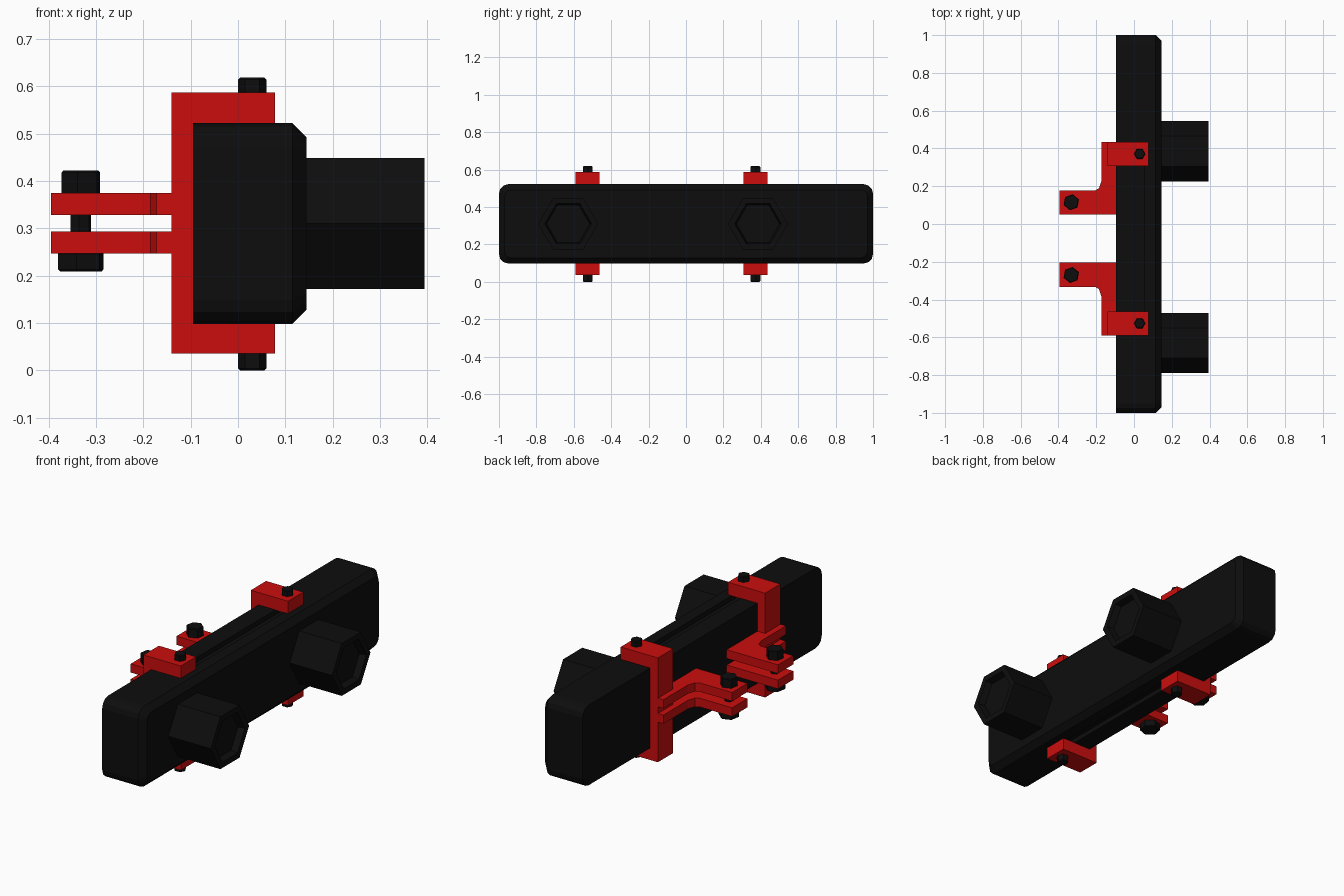
import bpy, bmesh
from math import sin, cos, pi, radians
from mathutils import Vector

if "Cube" in bpy.data.objects:
    bpy.data.objects.remove(bpy.data.objects["Cube"])


def material(name, color):
    m = bpy.data.materials.new(name)
    m.diffuse_color = color
    m.use_nodes = True
    m.node_tree.nodes["Principled BSDF"].inputs["Base Color"].default_value = m.diffuse_color
    return m


BLACK = material("black", (0.004, 0.004, 0.004, 1))
RED = material("red", (0.6, 0.004, 0.004, 1))


def loft(name, rings, mat):
    """Closed solid through rings of equal point count."""
    bm = bmesh.new()
    vs = [[bm.verts.new(p) for p in ring] for ring in rings]
    n = len(vs[0])
    for a, b in zip(vs, vs[1:]):
        for i in range(n):
            j = (i + 1) % n
            bm.faces.new((a[i], a[j], b[j], b[i]))
    bm.faces.new(vs[0])
    bm.faces.new(vs[-1])
    bmesh.ops.recalc_face_normals(bm, faces=bm.faces)
    me = bpy.data.meshes.new(name)
    bm.to_mesh(me)
    bm.free()
    ob = bpy.data.objects.new(name, me)
    bpy.context.collection.objects.link(ob)
    me.materials.append(mat)
    return ob


def box(name, x0, x1, y0, y1, z0, z1, mat):
    pts = [(x0, y0), (x1, y0), (x1, y1), (x0, y1)]
    return loft(name, [[(x, y, z) for x, y in pts] for z in (z0, z1)], mat)


def hexagon(r, turn=0):
    return [(r * cos(turn + k * pi / 3), r * sin(turn + k * pi / 3)) for k in range(6)]


def hex_bolt(name, x, y, z0, z1, r, turn=0, bevel=0.004):
    steps = [(z0, r - bevel), (z0 + bevel, r), (z1 - bevel, r), (z1, r - bevel)]
    return loft(name, [[(x + a, y + b, z) for a, b in hexagon(q, turn)]
                       for z, q in steps], BLACK)


def rounded_rect(x, hy, hz, r):
    pts = []
    for k, (sy, sz) in enumerate([(1, 1), (-1, 1), (-1, -1), (1, -1)]):
        for s in range(4):
            a = k * pi / 2 + s * pi / 6
            pts.append((x, sy * (hy - r) + r * cos(a), 0.31 + sz * (hz - r) + r * sin(a)))
    return pts


# Main bar with chamfered front edge
bar = loft("light_bar_body", [rounded_rect(-0.095, 1, 0.212, 0.05),
                              rounded_rect(0.115, 1, 0.212, 0.05),
                              rounded_rect(0.145, 0.97, 0.182, 0.035)], BLACK)

# Mounting slots along the top and bottom of the bar
for side, z in (("top", 0.522), ("bottom", 0.098)):
    cutter = box("slot_cutter_" + side, 0.005, 0.055, -0.59, 0.435, z - 0.025, z + 0.025, BLACK)
    cutter.hide_render = True
    cutter.hide_set(True)
    mod = bar.modifiers.new("slot_" + side, 'BOOLEAN')
    mod.object = cutter
    mod.solver = 'EXACT'
    bpy.context.view_layer.objects.active = bar
    bpy.ops.object.modifier_apply(modifier=mod.name)
    bpy.data.objects.remove(cutter)

# Hexagonal lamp housings with recessed front
for i, y in enumerate((-0.63, 0.385)):
    steps = [(0.14, 0.16), (0.394, 0.16), (0.394, 0.125), (0.36, 0.115)]
    loft(f"hex_lamp_{i}", [[(x, y + a, 0.31 + b) for a, b in hexagon(r)]
                           for x, r in steps], BLACK)

# Clamp brackets, mirrored about the middle of the pair
MID = -0.0775
ARM = [(-0.395, 0.05), (-0.395, 0.178), (-0.205, 0.178), (-0.185, 0.19),
       (-0.172, 0.23), (-0.172, 0.435), (-0.095, 0.435), (-0.095, 0.05)]
CLAMP = [(-0.14, 0.035), (0.078, 0.035), (0.078, 0.1), (-0.095, 0.1),
         (-0.095, 0.52), (0.078, 0.52), (0.078, 0.587), (-0.14, 0.587)]
for s, tag in ((1, "far"), (-1, "near")):
    def my(y):
        return y if s > 0 else 2 * MID - y

    loft("clamp_" + tag, [[(x, my(y), z) for x, z in CLAMP] for y in (0.307, 0.435)], RED)
    for lvl, z in (("lower", 0.247), ("upper", 0.328)):
        loft(f"{lvl}_arm_{tag}", [[(x, my(y), h) for x, y in ARM]
                                  for h in (z, z + 0.046)], RED)

    # Clamp screws
    hex_bolt("clamp_screw_top_" + tag, 0.03, my(0.371), 0.58, 0.618, 0.03)
    hex_bolt("clamp_screw_bottom_" + tag, 0.03, my(0.371), 0.0, 0.04, 0.03)

    # Pivot bolt with head and nut
    px, py, t = -0.332, my(0.115), radians(20)
    hex_bolt("pivot_head_" + tag, px, py, 0.37, 0.422, 0.043, t)
    hex_bolt("pivot_shaft_" + tag, px, py, 0.24, 0.38, 0.023, t)
    hex_bolt("pivot_nut_" + tag, px, py, 0.209, 0.25, 0.051, t)
